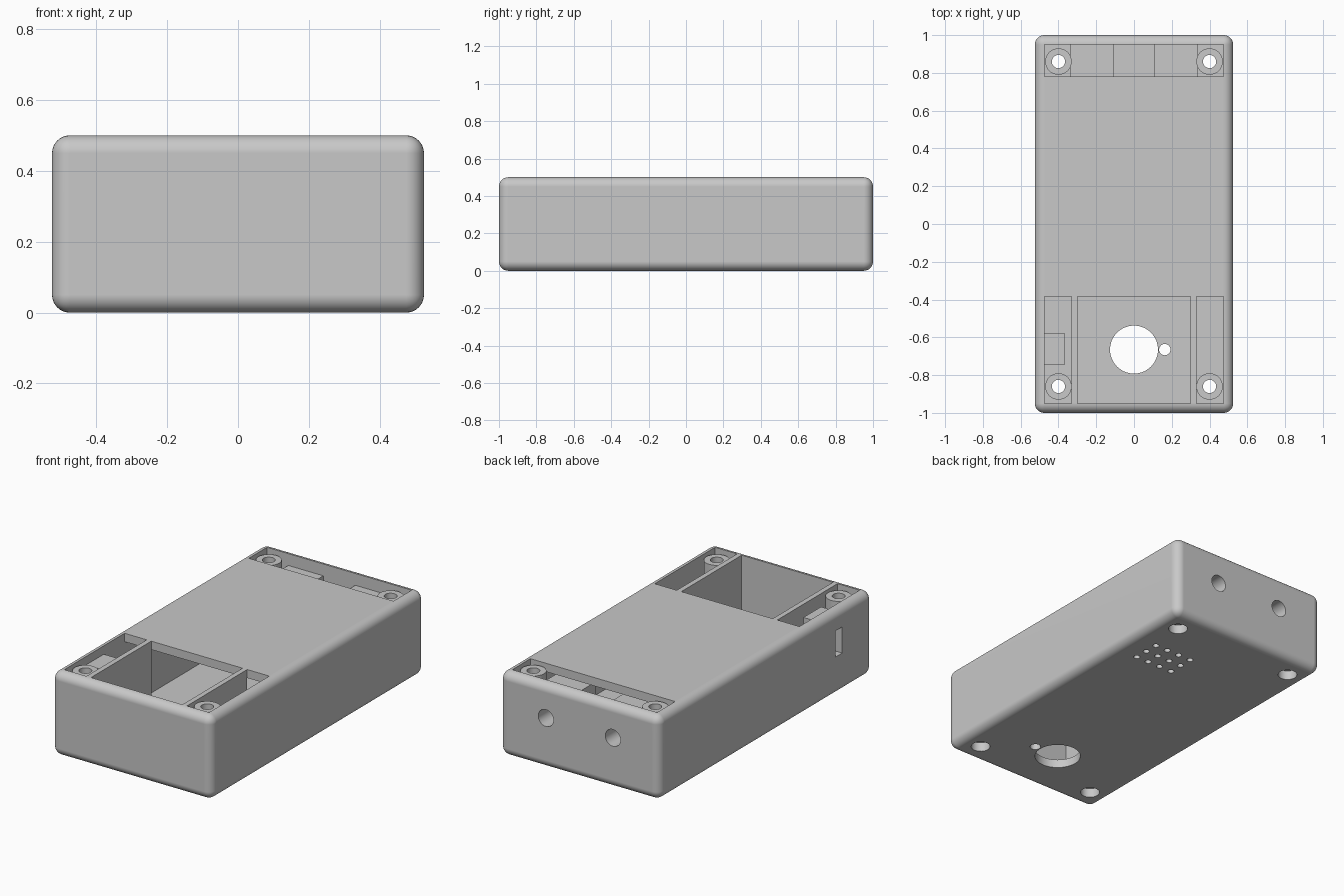
import bpy, bmesh, math
from mathutils import Matrix, Vector

if "Cube" in bpy.data.objects:
    bpy.data.objects.remove(bpy.data.objects["Cube"])

grey = bpy.data.materials.new("light grey plastic")
grey.use_nodes = True
GREY = (0.58, 0.58, 0.58, 1)
grey.diffuse_color = GREY
grey.node_tree.nodes["Principled BSDF"].inputs["Base Color"].default_value = GREY


def box(bm, x0, x1, y0, y1, z0, z1):
    mat = Matrix.Translation(((x0 + x1) / 2, (y0 + y1) / 2, (z0 + z1) / 2))
    mat = mat @ Matrix.Diagonal((x1 - x0, y1 - y0, z1 - z0, 1))
    bmesh.ops.create_cube(bm, size=1, matrix=mat)


def rod(bm, start, end, r, sides=32):
    a, b = Vector(start), Vector(end)
    turn = (b - a).to_track_quat("Z", "Y").to_matrix().to_4x4()
    bmesh.ops.create_cone(bm, cap_ends=True, segments=sides, radius1=r, radius2=r,
                          depth=(b - a).length, matrix=Matrix.Translation((a + b) / 2) @ turn)


def make(name, bm):
    bmesh.ops.recalc_face_normals(bm, faces=bm.faces[:])
    mesh = bpy.data.meshes.new(name)
    bm.to_mesh(mesh)
    bm.free()
    mesh.materials.append(grey)
    ob = bpy.data.objects.new(name, mesh)
    bpy.context.collection.objects.link(ob)
    return ob


def activate(ob):
    bpy.ops.object.select_all(action="DESELECT")
    ob.select_set(True)
    bpy.context.view_layer.objects.active = ob


def cut(ob, *cutters):
    activate(ob)
    for c in cutters:
        mod = ob.modifiers.new("cut", "BOOLEAN")
        mod.operation, mod.solver, mod.object = "DIFFERENCE", "EXACT", c
        bpy.ops.object.modifier_apply(modifier=mod.name)


def finish(ob):
    activate(ob)
    bpy.ops.object.shade_smooth_by_angle(angle=math.radians(30))
    mod = ob.modifiers.new("even shading", "WEIGHTED_NORMAL")
    mod.keep_sharp = True


W, L, H = 0.525, 1.0, 0.5
WALL = 0.05
IX, IY = W - WALL, L - WALL
FRONT_EDGE, REAR_EDGE = -0.385, 0.78
corners = [(sx * 0.40, sy * 0.86) for sx in (-1, 1) for sy in (-1, 1)]

# Rounded case body
bm = bmesh.new()
box(bm, -W, W, -L, L, 0, H)
bmesh.ops.bevel(bm, geom=bm.edges[:], offset=0.05, segments=8, profile=0.5, affect="EDGES")
case = make("case_shell", bm)

# Cutter: hollow inside
bm = bmesh.new()
box(bm, -IX, IX, -IY, IY, WALL, H - WALL)
cavity = make("cavity_cutter", bm)

# Cutter: openings in the top
bm = bmesh.new()
box(bm, -IX, IX, REAR_EDGE, IY, 0.3, 0.6)
for x0, x1 in ((-IX, -0.33), (-0.30, 0.30), (0.33, IX)):
    box(bm, x0, x1, -IY, FRONT_EDGE, 0.3, 0.6)
openings = make("opening_cutter", bm)

# Cutter: floor holes, screw bores and speaker grille
bm = bmesh.new()
for x, y in corners:
    rod(bm, (x, y, -0.1), (x, y, 0.6), 0.035)
rod(bm, (0, -0.665, -0.1), (0, -0.665, 0.2), 0.127, 64)
rod(bm, (0.163, -0.665, -0.1), (0.163, -0.665, 0.2), 0.03)
for i in range(4):
    for j in range(3):
        x, y = 0.125 + i * 0.083, 0.47 + j * 0.083
        rod(bm, (x, y, -0.1), (x, y, 0.2), 0.018, 20)
bores = make("bore_cutter", bm)

# Cutter: screw head recesses
bm = bmesh.new()
for x, y in corners:
    rod(bm, (x, y, -0.1), (x, y, 0.055), 0.053)
recesses = make("recess_cutter", bm)

# Cutter: rear sockets and side slot
bm = bmesh.new()
for x in (-0.22, 0.22):
    rod(bm, (x, 1.1, 0.30), (x, 0.86, 0.30), 0.05)
box(bm, -0.6, -0.43, -0.715, -0.65, 0.23, 0.385)
ports = make("port_cutter", bm)

cutters = (cavity, openings, bores, recesses, ports)
cut(case, *cutters)
finish(case)

# Screw posts
bm = bmesh.new()
for x, y in corners:
    rod(bm, (x, y, WALL - 0.01), (x, y, 0.48), 0.07, 40)
posts = make("screw_posts", bm)
cut(posts, bores, recesses)
finish(posts)

# Compartment dividers
bm = bmesh.new()
for x in (-0.33, 0.30):
    box(bm, x, x + 0.03, -IY - 0.01, FRONT_EDGE, WALL - 0.01, H - 0.04)
make("dividers", bm)

# Socket blocks at the rear and behind the side slot
bm = bmesh.new()
for x in (-0.22, 0.22):
    box(bm, x - 0.115, x + 0.115, 0.70, IY + 0.01, 0.17, 0.43)
box(bm, -IX - 0.01, -0.365, -0.745, -0.58, 0.17, 0.45)
blocks = make("socket_blocks", bm)
cut(blocks, ports)
finish(blocks)

for c in cutters:
    bpy.data.objects.remove(c)
